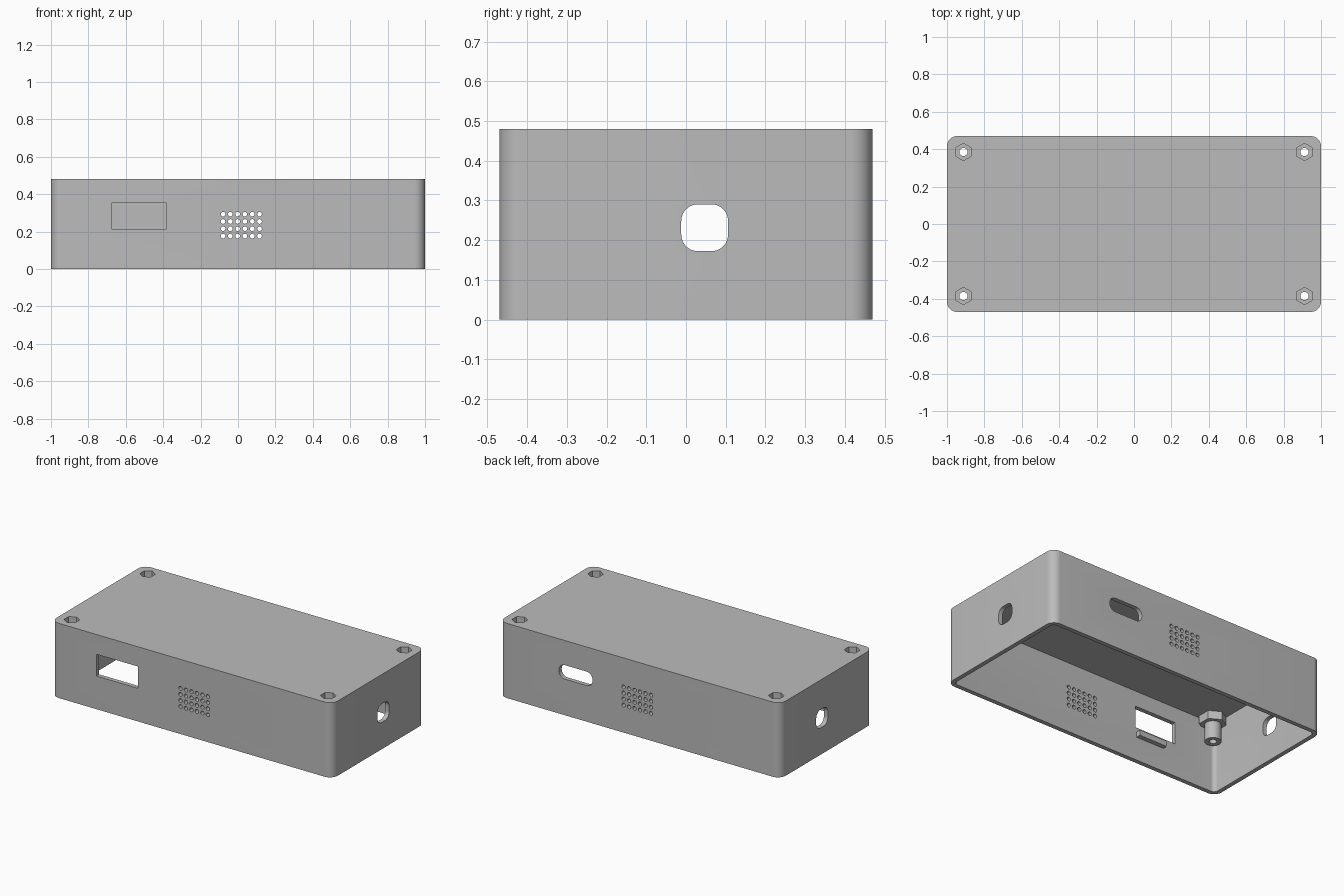
import bpy
import math
from mathutils import Matrix, Vector
import bmesh

if "Cube" in bpy.data.objects:
    bpy.data.objects.remove(bpy.data.objects["Cube"], do_unlink=True)

LENGTH, DEPTH, HEIGHT = 2.0, 0.94, 0.48
WALL, CORNER = 0.028, 0.055
AXIS_TURN = {
    "z": Matrix.Identity(4),
    "x": Matrix(((0, 0, 1, 0), (1, 0, 0, 0), (0, 1, 0, 0), (0, 0, 0, 1))),
    "y": Matrix(((1, 0, 0, 0), (0, 0, 1, 0), (0, 1, 0, 0), (0, 0, 0, 1))),
}

grey = bpy.data.materials.new("matte_grey_plastic")
grey.use_nodes = True
grey_value = (0.5, 0.5, 0.5, 1)
grey.diffuse_color = grey_value
grey.node_tree.nodes["Principled BSDF"].inputs["Base Color"].default_value = grey_value


def rounded_rect(width, height, radius, steps=10):
    """Outline of a rectangle with rounded corners, centred on the origin."""
    points = []
    for i, (sx, sy) in enumerate(((1, 1), (-1, 1), (-1, -1), (1, -1))):
        cx, cy = sx * (width / 2 - radius), sy * (height / 2 - radius)
        for k in range(steps + 1):
            a = math.pi / 2 * (i + k / steps)
            points.append((cx + radius * math.cos(a), cy + radius * math.sin(a)))
    return points


def rect(width, height):
    w, h = width / 2, height / 2
    return [(w, h), (-w, h), (-w, -h), (w, -h)]


def polygon(radius, sides):
    """Regular outline with its first corner on the second axis."""
    return [(radius * math.sin(math.tau * k / sides), radius * math.cos(math.tau * k / sides))
            for k in range(sides)]


def prisms(name, outline, start, end, centres=((0, 0),), axis="z"):
    """Extrude the outline along an axis, once for every centre."""
    bm = bmesh.new()
    turn = AXIS_TURN[axis]
    for u, v in centres:
        verts = [bm.verts.new(turn @ Vector((u + p, v + q, start))) for p, q in outline]
        face = bm.faces.new(verts)
        moved = bmesh.ops.extrude_face_region(bm, geom=[face])["geom"]
        shift = turn @ Vector((0, 0, end - start))
        bmesh.ops.translate(bm, vec=shift,
                            verts=[g for g in moved if isinstance(g, bmesh.types.BMVert)])
    bmesh.ops.recalc_face_normals(bm, faces=bm.faces)
    mesh = bpy.data.meshes.new(name)
    bm.to_mesh(mesh)
    bm.free()
    mesh.materials.append(grey)
    obj = bpy.data.objects.new(name, mesh)
    bpy.context.collection.objects.link(obj)
    return obj


def combine(target, tool, operation):
    """Apply a boolean and throw the tool away."""
    mod = target.modifiers.new(tool.name, "BOOLEAN")
    mod.operation, mod.object, mod.solver = operation, tool, "EXACT"
    bpy.context.view_layer.objects.active = target
    bpy.ops.object.modifier_apply(modifier=mod.name)
    bpy.data.objects.remove(tool, do_unlink=True)


# Hollow case, open underneath
case = prisms("enclosure_case", rounded_rect(LENGTH, DEPTH, CORNER), 0, HEIGHT)
cavity = prisms("cavity", rounded_rect(LENGTH - 2 * WALL, DEPTH - 2 * WALL, CORNER - WALL),
                -0.1, HEIGHT - WALL)
combine(case, cavity, "DIFFERENCE")

# Screw bosses: hexagonal nut housing with a round post below
corners = [(sx * 0.912, sy * 0.385) for sx in (-1, 1) for sy in (-1, 1)]
combine(case, prisms("nut_housing", polygon(0.08, 6), 0.4, HEIGHT - 0.01, corners), "UNION")
combine(case, prisms("screw_post", polygon(0.048, 32), 0.29, 0.42, corners), "UNION")

# Small ledge inside the front wall, under the window
ledge_y = -DEPTH / 2 + WALL
combine(case, prisms("window_ledge", rect(0.2, 0.035), ledge_y - 0.01, ledge_y + 0.03,
                     [(-0.49, 0.168)], "y"), "UNION")

# Nut recesses and screw holes
combine(case, prisms("nut_recess", polygon(0.046, 6), 0.425, 0.6, corners), "DIFFERENCE")
combine(case, prisms("screw_hole", polygon(0.022, 24), 0.2, 0.6, corners), "DIFFERENCE")

# Display window at the front, rounded slot at the back, cable holes in both ends
combine(case, prisms("window_cut", rect(0.295, 0.14), -0.6, -0.42,
                     [(-0.53, 0.283)], "y"), "DIFFERENCE")
combine(case, prisms("slot_cut", rounded_rect(0.238, 0.09, 0.042), 0.4, 0.6,
                     [(0.455, 0.277)], "y"), "DIFFERENCE")
combine(case, prisms("cable_cut", rounded_rect(0.118, 0.118, 0.042), -1.2, 1.2,
                     [(0.047, 0.231)], "x"), "DIFFERENCE")

# Ventilation grid through the front and back walls
vents = [(-0.08 + 0.039 * i, 0.176 + 0.039 * j) for i in range(6) for j in range(4)]
combine(case, prisms("vent_cut", polygon(0.0125, 16), -0.6, 0.6, vents, "y"), "DIFFERENCE")

# Smooth rounded faces, sharp edges
bpy.ops.object.select_all(action="DESELECT")
case.select_set(True)
bpy.context.view_layer.objects.active = case
bpy.ops.object.shade_smooth_by_angle(angle=math.radians(30))
